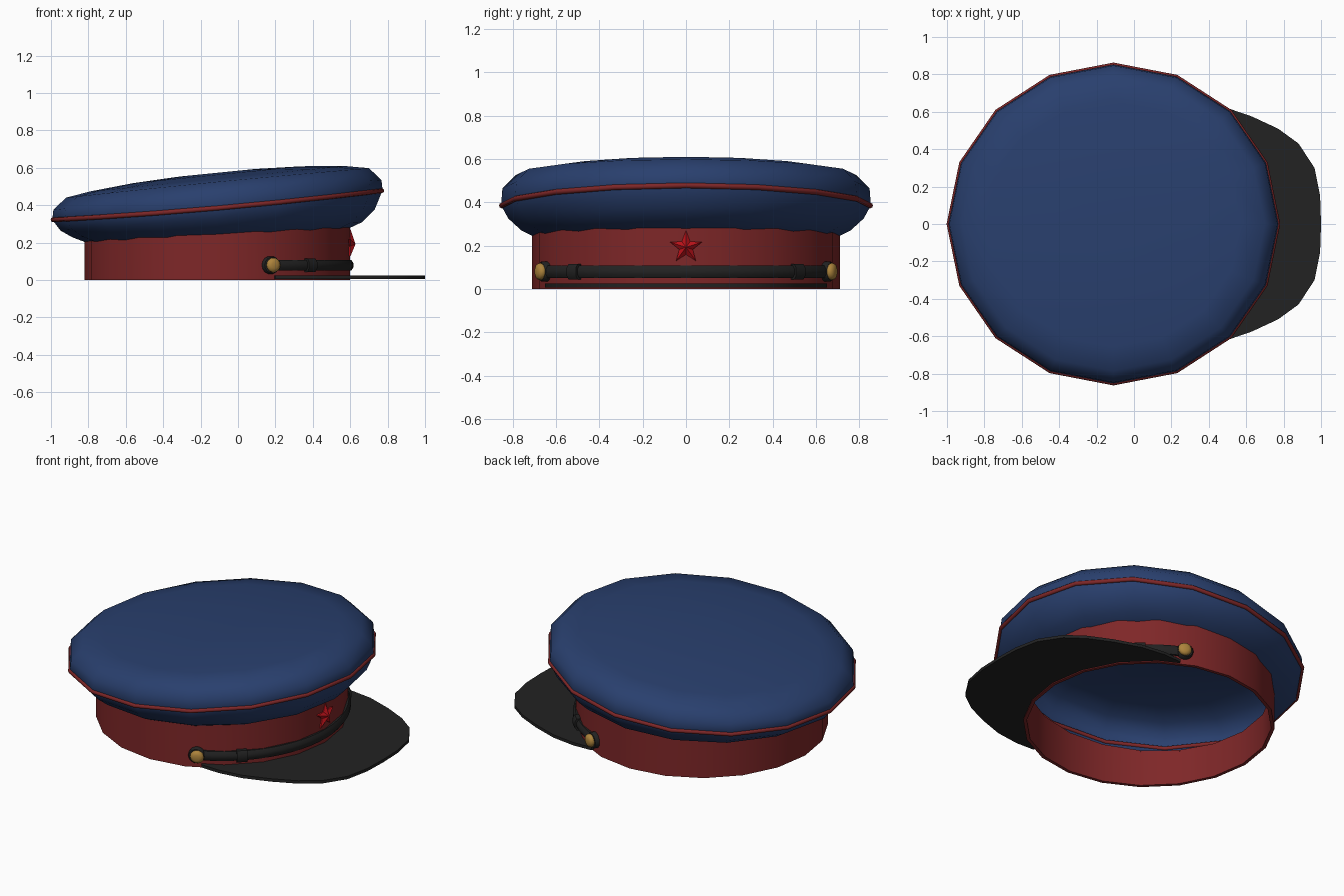
import bpy, bmesh, math
from mathutils import Vector, Matrix

if "Cube" in bpy.data.objects:
    bpy.data.objects.remove(bpy.data.objects["Cube"])

CX = -0.11  # centre of the head opening


def mat(name, c):
    m = bpy.data.materials.new(name)
    m.diffuse_color = (*c, 1)
    m.use_nodes = True
    m.node_tree.nodes["Principled BSDF"].inputs["Base Color"].default_value = m.diffuse_color
    return m


blue = mat("navy cloth", (0.022, 0.050, 0.155))
red = mat("dark red cloth", (0.21, 0.020, 0.021))
black = mat("black leather", (0.016, 0.016, 0.016))
gold = mat("brass", (0.42, 0.23, 0.045))
bright = mat("red enamel", (0.50, 0.006, 0.010))


def make(name, verts, faces, m, angle=40):
    me = bpy.data.meshes.new(name)
    me.from_pydata([tuple(v) for v in verts], [], faces)
    bm = bmesh.new()
    bm.from_mesh(me)
    bmesh.ops.recalc_face_normals(bm, faces=bm.faces)
    bm.to_mesh(me)
    bm.free()
    me.materials.append(m)
    ob = bpy.data.objects.new(name, me)
    bpy.context.collection.objects.link(ob)
    bpy.ops.object.select_all(action='DESELECT')
    ob.select_set(True)
    bpy.context.view_layer.objects.active = ob
    if angle:
        bpy.ops.object.shade_smooth_by_angle(angle=math.radians(angle))
    return ob


def bridge(rings, closed_ring=True, closed_path=False, caps=False):
    """Join equal-length rings of points with quads."""
    n, k = len(rings[0]), len(rings)
    verts = [p for r in rings for p in r]
    faces = []
    for i in range(k if closed_path else k - 1):
        for j in range(n if closed_ring else n - 1):
            a, b = i * n, ((i + 1) % k) * n
            j2 = (j + 1) % n
            faces.append((a + j, a + j2, b + j2, b + j))
    if caps:
        faces += [tuple(range(n)), tuple(range((k - 1) * n, k * n))]
    return verts, faces


def tilted_ring(rx, ry, zf, zm, zb, n):
    """Ellipse whose height runs from zb (back) through zm (sides) to zf (front)."""
    pts = []
    for i in range(n):
        a = 2 * math.pi * i / n
        u = math.cos(a)
        z = zm + (zf - zb) / 2 * u + ((zf + zb) / 2 - zm) * u * u
        pts.append((CX + rx * u, ry * math.sin(a), z))
    return pts


# Crown: 16-sided tilted cloth top, open underneath
rings = [tilted_ring(*p, 16) for p in (
    (0.70, 0.70, 0.275, 0.24, 0.20),
    (0.775, 0.76, 0.31, 0.27, 0.228),
    (0.84, 0.82, 0.375, 0.325, 0.265),
    (0.883, 0.853, 0.48, 0.385, 0.322),
    (0.877, 0.847, 0.535, 0.465, 0.375),
    (0.81, 0.785, 0.598, 0.525, 0.44))]
for s in (0.68, 0.45, 0.2):
    d = 0.05 * (1 - (s / 0.8) ** 2.5)
    t = 0.08 * s / 0.8
    rings.append(tilted_ring(s, s * 0.967, 0.525 + d + t, 0.525 + d, 0.525 + d - t, 16))
v, f = bridge(rings)
n = len(v)
f.append(tuple(range(n - 16, n)))
make("crown", v, f, blue, 60)

# Piping around the widest part of the crown
path = [Vector(p) for p in tilted_ring(0.879, 0.85, 0.478, 0.385, 0.322, 16)]
rings = []
for p in path:
    out = Vector((p.x - CX, p.y, 0)).normalized()
    rings.append([p + out * 0.013 * math.cos(b) + Vector((0, 0, 0.013 * math.sin(b)))
                  for b in (math.tau * i / 8 for i in range(8))])
make("piping", *bridge(rings, closed_path=True), red, 60)

# Head band with a thin wall, rising toward the front
N = 20
rings = [tilted_ring(0.71, 0.71, 0, 0, 0, N),
         tilted_ring(0.71, 0.71, 0.285, 0.25, 0.21, N),
         tilted_ring(0.69, 0.69, 0.285, 0.25, 0.21, N),
         tilted_ring(0.69, 0.69, 0, 0, 0, N)]
make("band", *bridge(rings, closed_path=True), red)

# Visor: flat crescent
half = [(1.0, 0), (0.995, 0.15), (0.965, 0.30), (0.88, 0.43), (0.77, 0.51),
        (0.63, 0.575), (0.47, 0.63), (0.32, 0.65), (0.2, 0.645)]
outline = [(x, -y) for x, y in half[:0:-1]] + half
rings = []
for x, y in outline:
    a = math.atan2(y, x - CX)
    ix, iy = CX + 0.695 * math.cos(a), 0.695 * math.sin(a)
    rings.append([(ix, iy, 0.006), (x, y, 0.006), (x, y, 0.024), (ix, iy, 0.024)])
make("visor", *bridge(rings, caps=True), black)


# Chin strap and its sliders: sections swept around the band
def sweep(name, a0, a1, r, z0, z1, steps):
    prof = [(0.695, z0), (r - 0.012, z0), (r, z0 + 0.018),
            (r, z1 - 0.018), (r - 0.012, z1), (0.695, z1)]
    rings = []
    for i in range(steps + 1):
        a = math.radians(a0 + (a1 - a0) * i / steps)
        rings.append([(CX + q * math.cos(a), q * math.sin(a), z) for q, z in prof])
    make(name, *bridge(rings, caps=True), black, 50)


sweep("strap", -65, 65, 0.727, 0.05, 0.108, 24)


# Round parts facing outward, lathed about a radial axis
def disc(name, ang, prof, m):
    a = math.radians(ang)
    out = Vector((math.cos(a), math.sin(a), 0))
    side = Vector((-math.sin(a), math.cos(a), 0))
    c = Vector((CX, 0, 0.08))
    rings = [[c + out * d + side * r * math.cos(b) + Vector((0, 0, r * math.sin(b)))
              for b in (math.tau * i / 14 for i in range(14))] for r, d in prof]
    make(name, *bridge(rings, caps=True), m, 50)


for s, side in ((-1, "right"), (1, "left")):
    sweep("strap_slider_" + side, s * 46 - 2.4, s * 46 + 2.4, 0.737, 0.043, 0.115, 2)
    disc("strap_end_" + side, s * 66.5, [(0.048, 0.69), (0.048, 0.722), (0.042, 0.73)], black)
    disc("button_" + side, s * 66,
         [(0.036, 0.725), (0.04, 0.738), (0.034, 0.75), (0.018, 0.757)], gold)

# Star badge: faceted five-pointed pyramid
verts = [(0.628, 0, 0.192)]
for i in range(10):
    a = math.pi / 2 + math.pi * i / 5
    r = 0.078 if i % 2 == 0 else 0.033
    verts.append((0.602, r * math.cos(a), 0.192 + r * math.sin(a)))
verts += [(0.59, y, z) for _, y, z in verts[1:]]
faces = [tuple(range(11, 21))]
for i in range(10):
    j = (i + 1) % 10
    faces += [(0, 1 + i, 1 + j), (1 + i, 11 + i, 11 + j, 1 + j)]
make("star_badge", verts, faces, bright, 0)
